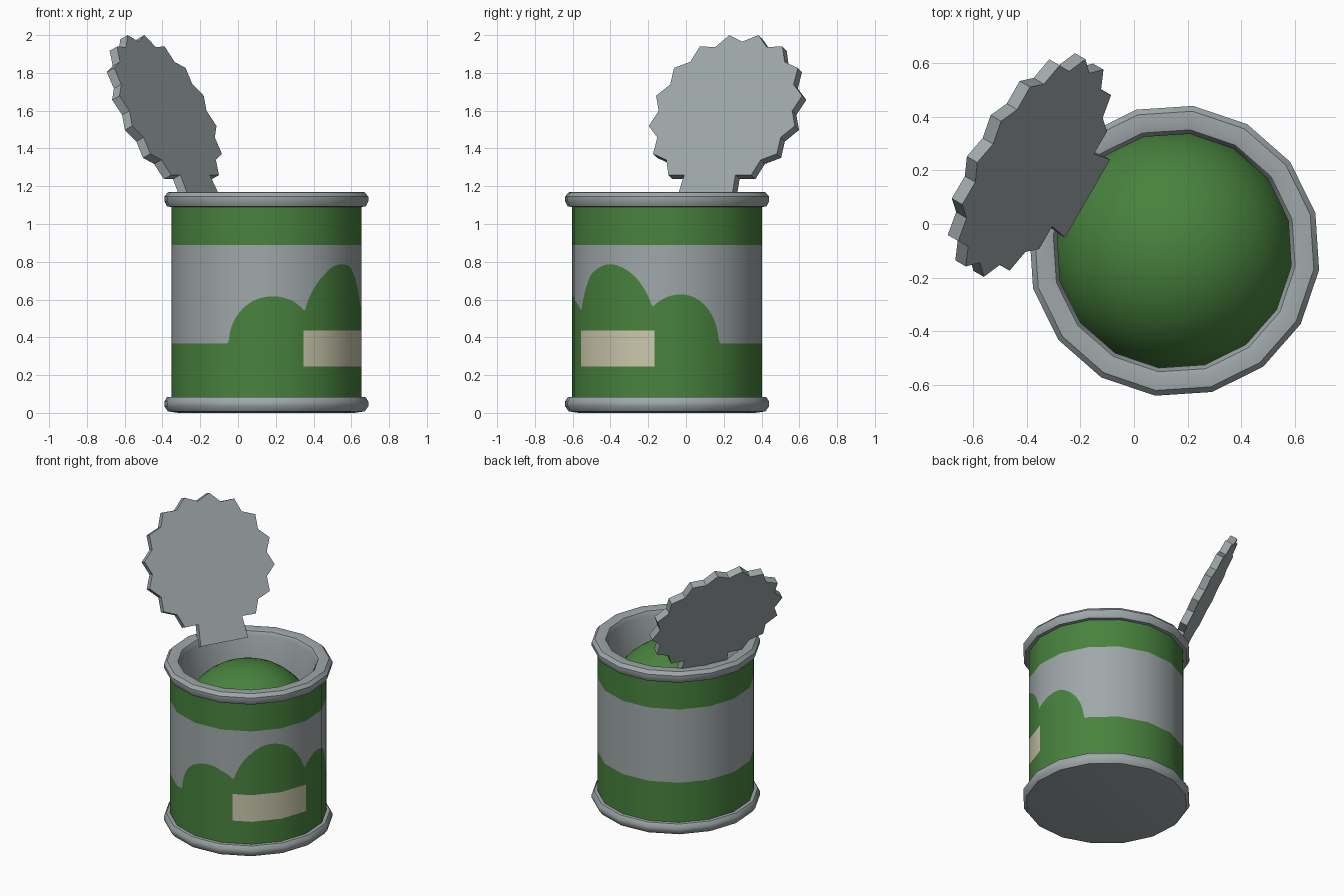
import bpy, bmesh
from math import sin, cos, radians, sqrt
from mathutils import Vector

if "Cube" in bpy.data.objects:
    bpy.data.objects.remove(bpy.data.objects["Cube"])

CX, CY, SIDES, OFFSET = 0.15, -0.10, 16, 15.0


def material(name, rgb):
    m = bpy.data.materials.new(name)
    m.diffuse_color = (*rgb, 1)
    m.use_nodes = True
    m.node_tree.nodes["Principled BSDF"].inputs["Base Color"].default_value = m.diffuse_color
    return m


METAL = material("tin grey", (0.35, 0.39, 0.40))
GREEN = material("leaf green", (0.065, 0.225, 0.048))
CREAM = material("label cream", (0.60, 0.58, 0.42))


def finish(name, verts, faces, mats, angle=40):
    me = bpy.data.meshes.new(name)
    me.from_pydata(verts, [], faces)
    for m in mats:
        me.materials.append(m)
    bm = bmesh.new()
    bm.from_mesh(me)
    bmesh.ops.recalc_face_normals(bm, faces=bm.faces)
    bm.to_mesh(me)
    bm.free()
    ob = bpy.data.objects.new(name, me)
    bpy.context.collection.objects.link(ob)
    bpy.ops.object.select_all(action='DESELECT')
    ob.select_set(True)
    bpy.context.view_layer.objects.active = ob
    bpy.ops.object.shade_smooth_by_angle(angle=radians(angle))
    return ob


def ring_point(deg, r, z):
    return Vector((CX + r * cos(radians(deg)), CY + r * sin(radians(deg)), z))


def lathe(name, profile, mat, closed=False, cap=False):
    n = len(profile)
    verts = [ring_point(OFFSET + 360 / SIDES * s, r, z) for s in range(SIDES) for r, z in profile]
    faces = []
    for s in range(SIDES):
        a, b = s * n, (s + 1) % SIDES * n
        for i in range(n if closed else n - 1):
            j = (i + 1) % n
            faces.append((a + i, b + i, b + j, a + j))
    if cap:
        faces.append([s * n for s in range(SIDES)])
    return finish(name, verts, faces, [mat])


# Rolled rims: the top one continues down as the inside wall
lathe("top_rim_and_inner_wall", [(0.44, 0.66), (0.44, 1.135), (0.455, 1.163), (0.485, 1.17), (0.525, 1.168),
      (0.545, 1.145), (0.545, 1.12), (0.53, 1.092), (0.49, 1.09)], METAL)
lathe("bottom_rim_and_base", [(0.47, 0.0), (0.525, 0.008), (0.545, 0.035), (0.545, 0.06),
      (0.53, 0.083), (0.49, 0.085)], METAL, cap=True)

# Painted can wall: thin columns, with the green edge following three hills
HILLS = [(-86, 27.5, 0.25), (-37, 31.6, 0.42), (8, 25, 0.26)]
STEPS = 24


def paint_height(deg):
    h = 0.367
    for mid, half, tall in HILLS:
        d = ((deg - mid + 180) % 360 - 180) / half
        if abs(d) < 1:
            h = max(h, 0.367 + tall * sqrt(1 - d * d))
    return h


verts, faces, slots, normals = [], [], [], []
seg = 360 / SIDES
total = SIDES * STEPS
for c in range(total):
    s, t = divmod(c, STEPS)
    a0 = OFFSET + seg * s
    deg = a0 + seg * t / STEPS
    p = ring_point(a0, 0.507, 0).lerp(ring_point(a0 + seg, 0.507, 0), t / STEPS)
    h = paint_height(deg)
    for z in (0.08, 0.245, min(0.435, h - 0.03), h, 0.89, 1.095):
        verts.append((p.x, p.y, z))
        normals.append((cos(radians(deg)), sin(radians(deg)), 0))
    mid = (deg + seg / STEPS / 2 + 180) % 360 - 180
    for i in range(5):
        a, b = c * 6 + i, (c + 1) % total * 6 + i
        faces.append((a, b, b + 1, a + 1))
        on_label = i == 1 and -67 < mid < -7.4
        slots.append(2 if on_label else 1 if i == 3 else 0)
wall = finish("can_wall", verts, faces, [GREEN, METAL, CREAM], 60)
wall.data.polygons.foreach_set("material_index", slots)
wall.data.normals_split_custom_set_from_vertices(normals)

# Round green contents
bpy.ops.mesh.primitive_uv_sphere_add(segments=48, ring_count=24, radius=0.45, location=(CX, CY, 0.685))
food = bpy.context.object
food.name = "contents"
food.data.materials.append(GREEN)
bpy.ops.object.shade_smooth()

# Toothed lid, hinged on two sides of the rim and tilted outward
tilt = radians(26)
out = Vector((cos(radians(150)), sin(radians(150)), 0))
side = Vector((0.5, 0.866, 0))
up = out * sin(tilt) + Vector((0, 0, cos(tilt)))
back = out * cos(tilt) - Vector((0, 0, sin(tilt)))
centre = Vector((-0.39, 0.22, 1.588))
outline = []
for k in range(-14, 15):
    r = 0.455 if k % 2 else 0.408
    outline.append((r * sin(radians(11.25 * k)), r * cos(radians(11.25 * k))))
outline += [(0.168, -0.52), (-0.168, -0.52)]
n = len(outline)
verts, faces = [], []
for d in (-0.025, 0.025):
    verts += [centre + side * x + up * y + back * d for x, y in outline + [(0, 0)]]
for i in range(n):
    j = (i + 1) % n
    faces += [(i, j, n), (n + 1 + i, n + 1 + j, 2 * n + 1), (i, j, n + 1 + j, n + 1 + i)]
finish("lid", verts, faces, [METAL], 30)
